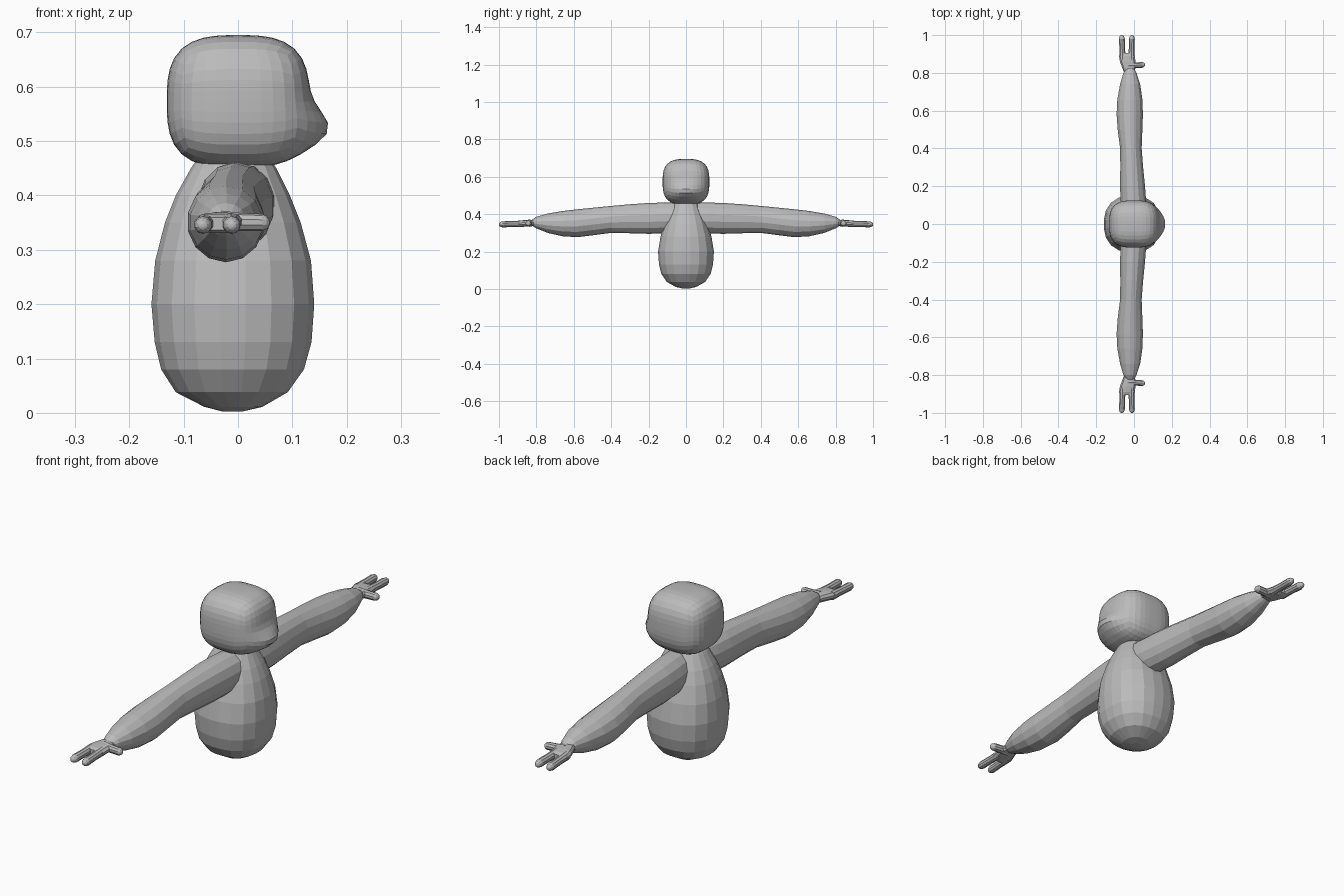
import bpy, bmesh, math
from mathutils import Vector

if "Cube" in bpy.data.objects:
    bpy.data.objects.remove(bpy.data.objects["Cube"])

grey = bpy.data.materials.new("soft grey")
grey.diffuse_color = (0.5, 0.5, 0.5, 1)
grey.use_nodes = True
grey.node_tree.nodes["Principled BSDF"].inputs["Base Color"].default_value = grey.diffuse_color


def finish(bm, name, mirror=False):
    bmesh.ops.recalc_face_normals(bm, faces=bm.faces)
    mesh = bpy.data.meshes.new(name)
    bm.to_mesh(mesh)
    bm.free()
    mesh.materials.append(grey)
    ob = bpy.data.objects.new(name, mesh)
    bpy.context.collection.objects.link(ob)
    if mirror:
        ob.modifiers.new("mirror", 'MIRROR').use_axis = (False, True, False)
    return ob


def loft(name, axis, rings, sides=12, power=2.0, mirror=False):
    """Rings are (position along axis, a_min, a_max, b_min, b_max)."""
    place = {'x': lambda t, a, b: (t, a, b),
             'y': lambda t, a, b: (a, t, b),
             'z': lambda t, a, b: (a, b, t)}[axis]
    bm = bmesh.new()
    loops = []
    for t, a0, a1, b0, b1 in rings:
        loop = []
        for i in range(sides):
            w = math.tau * (i + 0.5) / sides
            c, s = math.cos(w), math.sin(w)
            k = (abs(c) ** power + abs(s) ** power) ** (-1 / power)
            loop.append(bm.verts.new(place(t, (a0 + a1) / 2 + c * k * (a1 - a0) / 2,
                                           (b0 + b1) / 2 + s * k * (b1 - b0) / 2)))
        loops.append(loop)
    for p, q in zip(loops, loops[1:]):
        for i in range(sides):
            j = (i + 1) % sides
            bm.faces.new((p[i], p[j], q[j], q[i]))
    bm.faces.new(loops[0])
    bm.faces.new(loops[-1])
    return finish(bm, name, mirror)


def finger(name, axis, start, end, a, b, r0, r1, mirror=True):
    """Tapered finger with a rounded tip; a and b are (start, end) centres."""
    rings = []
    for f, k in ((0, 1), (0.4, 0.92), (0.85, 1), (0.94, 0.8), (0.985, 0.5), (1, 0.2)):
        r = (r0 + (r1 - r0) * f) * k
        ca, cb = a[0] + (a[1] - a[0]) * f, b[0] + (b[1] - b[0]) * f
        rings.append((start + (end - start) * f, ca - r, ca + r, cb - r, cb + r))
    loft(name, axis, rings, 10, mirror=mirror)


# Egg-shaped body
body = [(0.003, -0.03, 0.01, 0.02), (0.011, -0.062, 0.045, 0.055), (0.038, -0.115, 0.092, 0.103),
        (0.08, -0.142, 0.122, 0.132), (0.13, -0.154, 0.136, 0.145), (0.2, -0.16, 0.141, 0.15),
        (0.28, -0.153, 0.135, 0.137), (0.35, -0.135, 0.116, 0.115), (0.4, -0.115, 0.096, 0.095),
        (0.45, -0.087, 0.071, 0.07), (0.49, -0.06, 0.045, 0.05)]
loft("body", 'z', [(z, x0, x1, -h, h) for z, x0, x1, h in body], 20, 2.4)

# Rounded box head with a muzzle bulge on the +x side
bm = bmesh.new()
bmesh.ops.create_cube(bm, size=2)
bmesh.ops.subdivide_edges(bm, edges=bm.edges[:], cuts=9, use_grid_fill=True)
for v in bm.verts:
    d = Vector([math.tan(c * math.pi / 4) for c in v.co])
    d /= sum(abs(c) ** 3 for c in d) ** (1 / 3)
    v.co = (d.x * 0.131, d.y * 0.125, 0.573 + d.z * 0.122)
    if d.x > 0:
        v.co.x += 0.04 * d.x * math.exp(-((v.co.z - 0.52) / 0.045) ** 2 - (v.co.y / 0.08) ** 2)
finish(bm, "head")

# Arms, thick at the shoulder and forearm
loft("arm", 'y', [
    (0.02, -0.06, 0.07, 0.31, 0.46), (0.12, -0.072, 0.066, 0.297, 0.462),
    (0.2, -0.076, 0.06, 0.295, 0.46), (0.3, -0.074, 0.05, 0.298, 0.453),
    (0.4, -0.075, 0.042, 0.3, 0.444), (0.5, -0.088, 0.046, 0.287, 0.434),
    (0.58, -0.094, 0.049, 0.277, 0.426), (0.66, -0.09, 0.046, 0.282, 0.417),
    (0.74, -0.075, 0.034, 0.3, 0.403), (0.8, -0.057, 0.014, 0.324, 0.386),
    (0.825, -0.042, 0.0, 0.34, 0.37)], 14, mirror=True)

# Hands: palm, two fingers and a thumb
loft("palm", 'y', [
    (0.8, -0.052, 0.0, 0.338, 0.368), (0.825, -0.062, 0.008, 0.335, 0.37),
    (0.86, -0.075, 0.008, 0.333, 0.369), (0.89, -0.08, 0.005, 0.331, 0.366),
    (0.905, -0.068, -0.006, 0.336, 0.36)], 12, 2.8, mirror=True)
finger("outer_finger", 'y', 0.87, 1.0, (-0.06, -0.065), (0.349, 0.345), 0.018, 0.016)
finger("inner_finger", 'y', 0.87, 1.0, (-0.014, -0.011), (0.349, 0.345), 0.018, 0.016)
finger("thumb", 'x', -0.03, 0.058, (0.838, 0.843), (0.352, 0.35), 0.02, 0.015)
